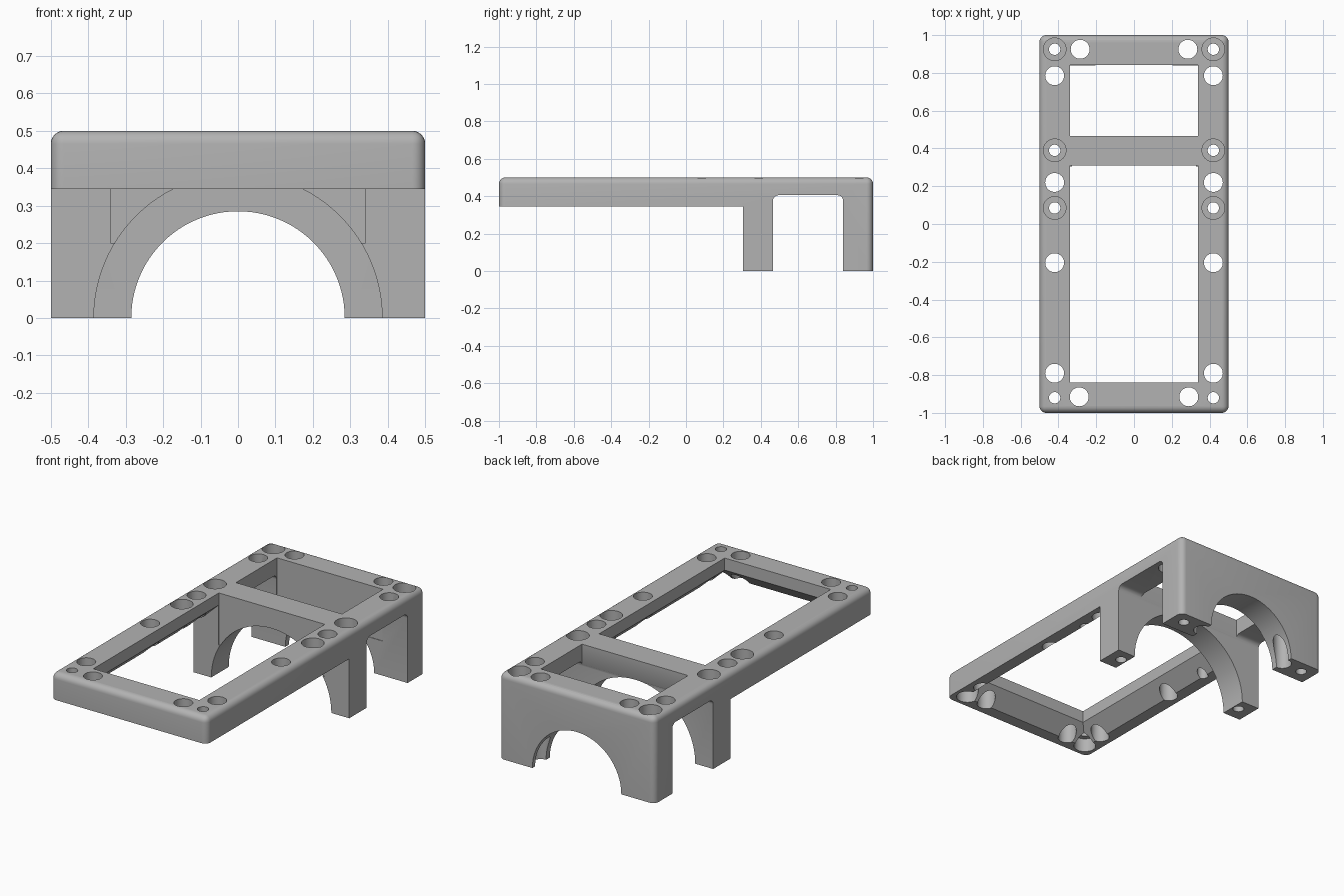
import bpy, bmesh, math
from mathutils import Matrix, Vector

if "Cube" in bpy.data.objects:
    bpy.data.objects.remove(bpy.data.objects["Cube"], do_unlink=True)

grey = bpy.data.materials.new("plain grey")
grey.use_nodes = True
GREY = (0.45, 0.45, 0.45, 1)
grey.diffuse_color = GREY
grey.node_tree.nodes["Principled BSDF"].inputs["Base Color"].default_value = GREY


def make(name, bm):
    bmesh.ops.recalc_face_normals(bm, faces=bm.faces)
    mesh = bpy.data.meshes.new(name)
    bm.to_mesh(mesh)
    bm.free()
    obj = bpy.data.objects.new(name, mesh)
    bpy.context.collection.objects.link(obj)
    mesh.materials.append(grey)
    return obj


def box(lo, hi):
    bm = bmesh.new()
    lo, hi = Vector(lo), Vector(hi)
    bmesh.ops.create_cube(bm, size=1, matrix=Matrix.Translation((lo + hi) / 2) @ Matrix.Diagonal((*(hi - lo), 1)))
    return bm


def cylinder(r, lo, hi, axis="Z", segments=40):
    """Cylinder between two points that lie along the given axis."""
    bm = bmesh.new()
    lo, hi = Vector(lo), Vector(hi)
    turn = Matrix.Rotation(math.pi / 2, 4, "X") if axis == "Y" else Matrix()
    bmesh.ops.create_cone(bm, cap_ends=True, segments=segments, radius1=r, radius2=r, depth=(hi - lo).length,
                          matrix=Matrix.Translation((lo + hi) / 2) @ turn)
    return bm


def cut(bm):
    tool = make("cutter", bm)
    mod = body.modifiers.new("cut", "BOOLEAN")
    mod.operation, mod.solver, mod.object = "DIFFERENCE", "EXACT", tool
    bpy.context.view_layer.objects.active = body
    bpy.ops.object.modifier_apply(modifier=mod.name)
    bpy.data.objects.remove(tool, do_unlink=True)


# Solid body with rounded upright and top edges
TOP, UNDER = 0.5, 0.345
bm = box((-0.5, -1, 0), (0.5, 1, TOP))
edges = [e for e in bm.edges if sum(v.co.z for v in e.verts) > 0.1]
bmesh.ops.bevel(bm, geom=edges, offset=0.035, segments=6, profile=0.5, affect="EDGES")
body = make("mounting_frame", bm)

# Space under the front frame
cut(box((-1, -2, -1), (1, 0.305, UNDER)))

# Round-topped opening between the leg walls
bm = box((-1, 0.465, -1), (1, 0.84, 0.405))
edges = [e for e in bm.edges if all(v.co.z > 0 for v in e.verts) and abs(e.verts[0].co.y - e.verts[1].co.y) < 0.01]
bmesh.ops.bevel(bm, geom=edges, offset=0.03, segments=5, profile=0.5, affect="EDGES")
cut(bm)

# Windows through the top
cut(box((-0.34, -0.84, 0.2), (0.34, 0.31, 1)))
cut(box((-0.34, 0.467, 0.2), (0.34, 0.843, 1)))

# Chamfer on the lower inner edge of the front window
bm = box((-0.43, -0.93, UNDER - 0.001), (0.43, 0.305, 0.43))
for v in bm.verts:
    if v.co.z > 0.4:
        v.co.x *= 0.34 / 0.43
        if v.co.y < 0:
            v.co.y = -0.84
cut(bm)

# Arches, the front wall wider than the rear one
cut(cylinder(0.385, (0, 0.2, 0), (0, 0.65, 0), "Y", 96))
cut(cylinder(0.285, (0, 0.65, 0), (0, 1.2, 0), "Y", 96))

# Plain holes, screw holes and counterbores on both sides
PLAIN = [(0.42, 0.785), (0.285, 0.925), (0.42, 0.22), (0.42, -0.205), (0.42, -0.79), (0.29, -0.915)]
SCREWS = [(0.42, 0.925), (0.42, 0.39), (0.42, 0.085), (0.42, -0.92)]
for side in (-1, 1):
    for x, y in PLAIN:
        cut(cylinder(0.05, (side * x, y, -0.1), (side * x, y, 1)))
    for x, y in SCREWS:
        cut(cylinder(0.03, (side * x, y, -0.1), (side * x, y, 1)))
        low, high = (0.42, 1) if y > 0 else (0.2, 0.425)
        cut(cylinder(0.06, (side * x, y, low), (side * x, y, high)))

bpy.ops.object.select_all(action="DESELECT")
body.select_set(True)
bpy.context.view_layer.objects.active = body
bpy.ops.object.shade_smooth_by_angle(angle=math.radians(30))
